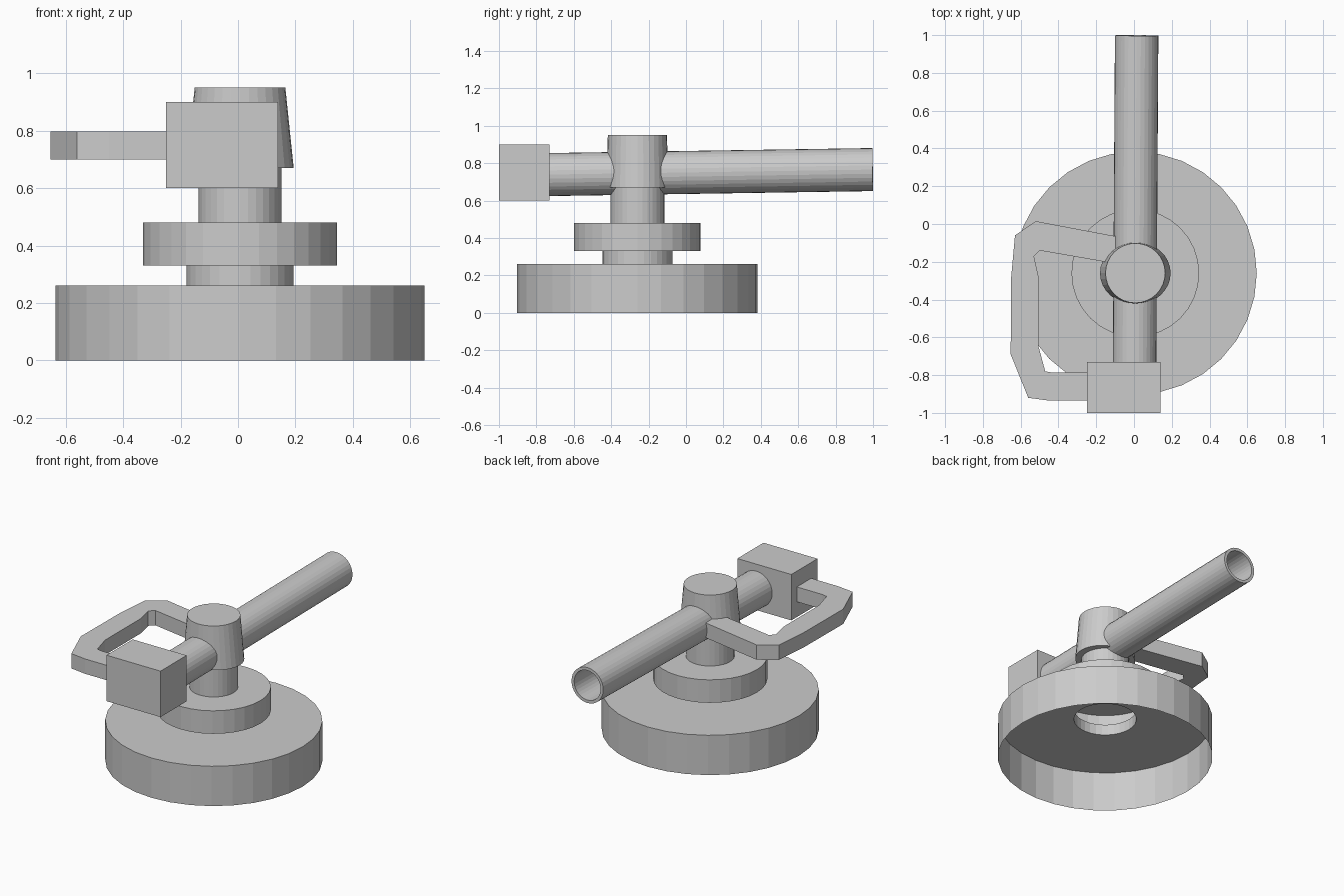
import bpy
import bmesh
import math
from mathutils import Vector

cube = bpy.data.objects.get("Cube")
if cube:
    bpy.data.objects.remove(cube, do_unlink=True)

GREY = (0.6, 0.6, 0.6, 1)
grey = bpy.data.materials.new("plain grey")
grey.use_nodes = True
grey.diffuse_color = GREY
grey.node_tree.nodes["Principled BSDF"].inputs["Base Color"].default_value = GREY


def finish(name, bm):
    mesh = bpy.data.meshes.new(name)
    bm.to_mesh(mesh)
    bm.free()
    mesh.materials.append(grey)
    obj = bpy.data.objects.new(name, mesh)
    bpy.context.collection.objects.link(obj)
    return obj


def lathe(name, profile, segments=32):
    """Spin (x radius, y radius, height) rows around z and cap the last row."""
    bm = bmesh.new()
    rings = []
    for rx, ry, z in profile:
        angles = [math.tau * i / segments for i in range(segments)]
        rings.append([bm.verts.new((rx * math.cos(a), ry * math.sin(a), z)) for a in angles])
    for low, high in zip(rings, rings[1:]):
        for i in range(segments):
            j = (i + 1) % segments
            bm.faces.new((low[i], low[j], high[j], high[i]))
    bm.faces.new(rings[-1])
    return finish(name, bm)


def round_rows(rows):
    return [(r, r, z) for r, z in rows]


# Stepped pedestal: thin shell, open underneath, ending in a tapered head
pedestal = lathe("pedestal", round_rows([
    (0.643, 0), (0.643, 0.26), (0.187, 0.26), (0.187, 0.33),
    (0.338, 0.33), (0.338, 0.48), (0.144, 0.48), (0.144, 0.67),
]) + [(0.187, 0.167, 0.67), (0.158, 0.158, 0.95)])
pedestal.location = (0.007, -0.26, 0)

# Slightly rising tube with a bored rear end
start, end = Vector((0.003, -0.75, 0.739)), Vector((0.014, 0.998, 0.766))
length = (end - start).length
tube = lathe("tube", round_rows([
    (0.115, 0), (0.115, length), (0.096, length), (0.096, length - 0.95),
]))
tube.location = start
tube.rotation_euler = (end - start).to_track_quat("Z", "Y").to_euler()

# Block at the front end of the tube
bm = bmesh.new()
bmesh.ops.create_cube(bm, size=1)
block = finish("front_block", bm)
block.scale = (0.39, 0.27, 0.3)
block.location = (-0.055, -0.865, 0.75)

# Side handle: square bar looping from the tube to the block
outline = [  # outer point, inner point
    ((-0.07, -0.07), (-0.07, -0.215)),
    ((-0.52, 0.015), (-0.5, -0.14)),
    ((-0.63, -0.06), (-0.53, -0.17)),
    ((-0.65, -0.28), (-0.505, -0.28)),
    ((-0.653, -0.69), (-0.505, -0.65)),
    ((-0.56, -0.92), (-0.47, -0.78)),
    ((-0.45, -0.935), (-0.43, -0.787)),
    ((-0.22, -0.935), (-0.22, -0.787)),
]
bm = bmesh.new()
sections = [[bm.verts.new((*p, z)) for p, z in
             ((outer, 0.7), (inner, 0.7), (inner, 0.797), (outer, 0.797))]
            for outer, inner in outline]
for a, b in zip(sections, sections[1:]):
    for i in range(4):
        j = (i + 1) % 4
        bm.faces.new((a[i], a[j], b[j], b[i]))
bm.faces.new(sections[0])
bm.faces.new(sections[-1])
bmesh.ops.recalc_face_normals(bm, faces=bm.faces)
finish("side_handle", bm)
